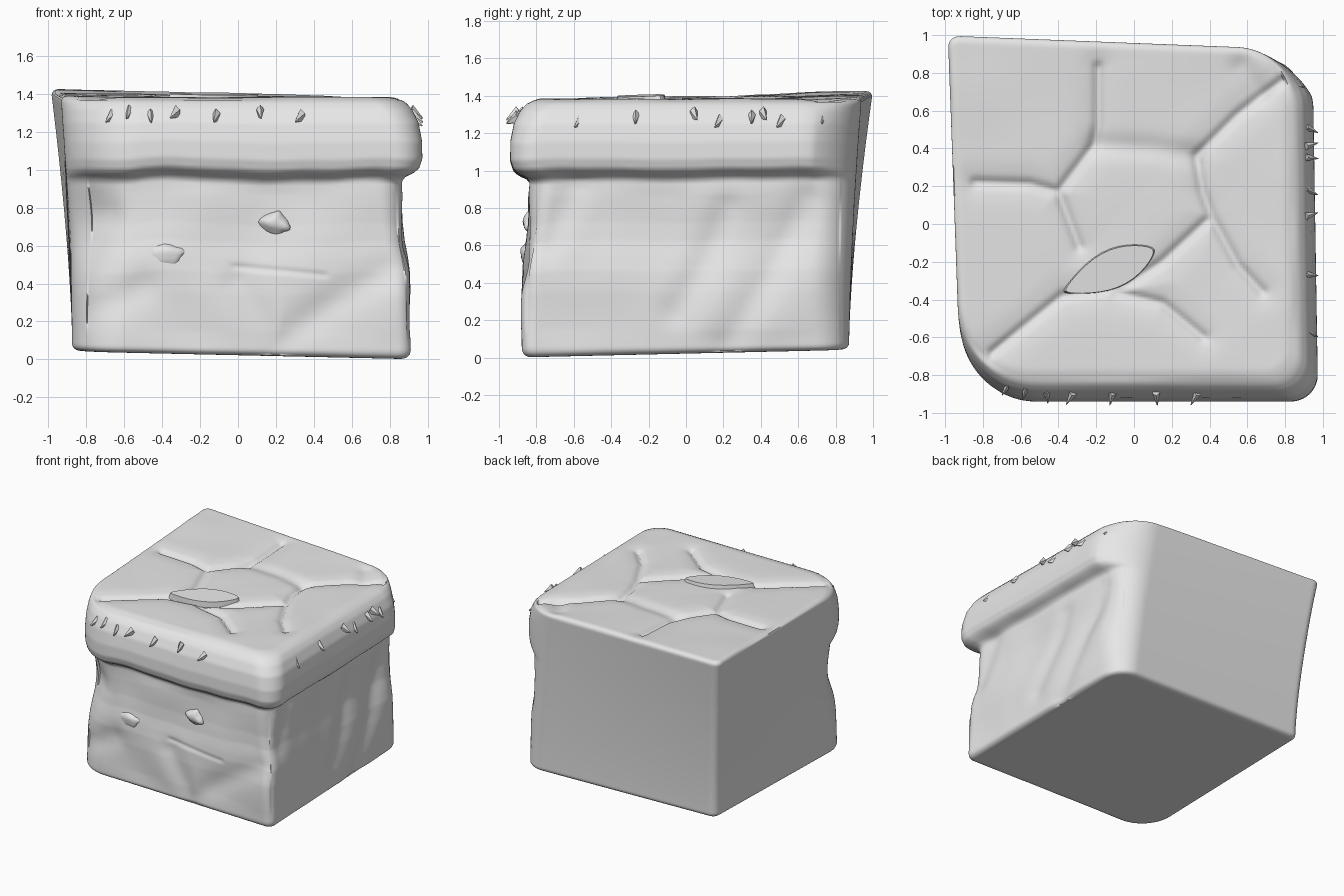
import bpy, bmesh, math
from mathutils import Vector, Matrix, noise

cube = bpy.data.objects.get("Cube")
if cube:
    bpy.data.objects.remove(cube, do_unlink=True)

stone = bpy.data.materials.new("pale_grey_stone")
stone.use_nodes = True
GREY = (0.8, 0.8, 0.8, 1)
stone.diffuse_color = GREY
stone.node_tree.nodes["Principled BSDF"].inputs["Base Color"].default_value = GREY


def finish(name, bm, angle):
    """Turn a bmesh into a shaded stone object."""
    mesh = bpy.data.meshes.new(name)
    bm.to_mesh(mesh)
    bm.free()
    mesh.materials.append(stone)
    obj = bpy.data.objects.new(name, mesh)
    bpy.context.collection.objects.link(obj)
    bpy.ops.object.select_all(action='DESELECT')
    obj.select_set(True)
    bpy.context.view_layer.objects.active = obj
    bpy.ops.object.shade_smooth_by_angle(angle=math.radians(angle))


def lerp(a, b, t):
    return a + (b - a) * t


# Outward offset of the front and +x walls by height: foot, neck, lip, rounded rim
PROFILE = [(0, 0), (.05, .008), (.35, .008), (.46, .002), (.54, -.01), (.62, -.025),
           (.72, -.033), (.94, -.035), (.965, -.018), (.985, .025), (1.01, .054), (1.06, .07),
           (1.15, .069), (1.25, .05), (1.32, .015), (1.36, -.022), (1.39, -.07)]


def wall_offset(z):
    for (z0, d0), (z1, d1) in zip(PROFILE, PROFILE[1:]):
        if z <= z1:
            return lerp(d0, d1, max(0, (z - z0) / (z1 - z0)))
    return PROFILE[-1][1]


def round_off(values, r):
    """Round the corner of a unit square, inside points included."""
    d = [max(0, (abs(v) - 1 + r) / r) for v in values]
    length = math.hypot(*d)
    if length == 0:
        return list(values)
    f = max(d) / length
    return [math.copysign(1 - r + k * f * r, v) if k > 0 else v for v, k in zip(values, d)]


def line_distance(u, v, path):
    best = 9
    for (x0, y0), (x1, y1) in zip(path, path[1:]):
        dx, dy = x1 - x0, y1 - y0
        t = ((u - x0) * dx + (v - y0) * dy) / (dx * dx + dy * dy)
        t = min(1, max(0, t))
        best = min(best, math.hypot(u - x0 - t * dx, v - y0 - t * dy))
    return best


# Cracks between the slabs on top (x, y)
TOP_CRACKS = [
    [(-.19, .83), (-.19, .53), (-.21, .42), (-.4, .17), (-.29, -.12)],
    [(-.84, .22), (-.55, .21), (-.4, .17)],
    [(.33, .36), (.55, .58), (.8, .77)],
    [(.33, .36), (.36, .18), (.41, .04), (.15, -.2), (-.05, -.33), (-.38, -.38), (-.75, -.68)],
    [(.42, .02), (.55, -.22), (.68, -.36)],
    [(-.1, -.36), (.15, -.42), (.37, -.6)]]
TOP_DENTS = [[(-.2, .42), (.1, .4), (.33, .36)], [(.57, .83), (.66, .7)]]
# Creases on the front (x, z) and the +x side (y, z)
FRONT_DENTS = [[(.0, .4), (.2, .08)], [(.2, .08), (.5, .3), (.8, .47)],
               [(-.8, .25), (-.5, .38)], [(-.85, .78), (-.7, .77)]]
FRONT_SLIT = [[(-.02, .49), (.46, .445)]]
SIDE_DENTS = [[(.22, .8), (.1, .5), (-.05, .25)], [(.65, .85), (.45, .45), (.22, .08)],
              [(-.6, .9), (-.75, .6)]]


def cut(u, v, paths, depth, width):
    d = min(line_distance(u, v, p) for p in paths)
    return depth * math.exp(-(d / width) ** 2)


def corner_radius(a, b, h):
    """Upright corners are tighter at the foot and open out towards the lip."""
    if a < 0:
        return lerp(.3, .44, h) if b < 0 else .07
    return lerp(.07, .18, h) if b < 0 else lerp(.2, .36, h)


def block_point(co):
    a, b, c = co
    front, side, top = b < -.999, a > .999, c > .999
    # Soften the top and bottom edges, then the upright corners
    ring = max(abs(a), abs(b))
    if ring > 0:
        soft, c = round_off((ring, c), .05)
        a, b = a * soft / ring, b * soft / ring
    h = (c + 1) / 2
    a, b = round_off((a, b), corner_radius(a, b, h))
    floor = .02 * (2 - a + b)
    roof = 1.383 + .045 * max(0, (b - a) / 2)
    z = lerp(floor, roof, h)
    # The lip edge wavers along its length
    d = wall_offset(z + .1 * h * (1 - h) * noise.noise(Vector((a * 3, b * 3, .5))))
    # Flat flaring walls at the back and -x, profiled walls at the front and +x;
    # the +x profile dies out at the back corner
    flare = h ** 1.5
    x_min = -.875 - flare * (.08 + .035 * b)
    x_max = .905 + d * min(1, (1 - b) / .25) - .015 * (b + 1)
    y_min = -.87 - d
    y_max = .872 + flare * (.092 - .038 * a)
    x = lerp(x_min, x_max, (a + 1) / 2)
    y = lerp(y_min, y_max, (b + 1) / 2)
    p = Vector((x, y, z))
    # Hollow in the neck at the front corner on the -x side
    hollow = math.exp(-((p - Vector((-.8, -.76, .72))).length / .22) ** 2)
    p += Vector((.03, .04, 0)) * hollow
    rough = noise.noise(p * 2.4)
    if top:
        p.z -= cut(x, y, TOP_CRACKS, .022, .024) + cut(x, y, TOP_CRACKS, .014, .08)
        p.z -= cut(x, y, TOP_DENTS, .018, .06)
        p.z += .008 * rough
    elif (front or side) and z < .97:
        # Roughness fades in from the foot and out under the lip
        swell = .02 * rough * min(1, z / .15, (.97 - z) / .1)
        if front:
            p.y += swell + cut(x, z, FRONT_DENTS, .02, .09) + cut(x, z, FRONT_SLIT, .008, .014)
        else:
            p.x += swell - cut(y, z, SIDE_DENTS, .02, .09)
    return p


# Main stone block with an overhanging lip
bm = bmesh.new()
bmesh.ops.create_cube(bm, size=2)
bmesh.ops.subdivide_edges(bm, edges=bm.edges[:], cuts=110, use_grid_fill=True)
for v in bm.verts:
    v.co = block_point(v.co)
bmesh.ops.recalc_face_normals(bm, faces=bm.faces[:])
finish("stone_block", bm, 70)

# Leaf-shaped chip lying over the cracks
bm = bmesh.new()
bmesh.ops.create_cone(bm, cap_ends=True, segments=32, radius1=1, radius2=.94, depth=1)
for v in bm.verts:
    v.co.y *= (1 - .45 * v.co.x ** 2) * (1.1 + .2 * v.co.x)
bm.transform(Matrix.Translation((-.13, -.245, 1.376)) @ Matrix.Rotation(math.radians(25), 4, 'Z')
             @ Matrix.Rotation(math.radians(4), 4, 'X') @ Matrix.Diagonal((.27, .095, .05, 1)))
finish("top_chip", bm, 35)


def pebble(name, location, size, turn):
    """Angular lump standing out of the front wall."""
    bm = bmesh.new()
    bmesh.ops.create_icosphere(bm, subdivisions=3, radius=1)
    for v in bm.verts:
        v.co *= 1 + .3 * noise.noise(v.co * 1.3 + Vector(location) * 5)
        v.co.x *= 1 - .35 * v.co.z
    bm.transform(Matrix.Translation(location) @ Matrix.Rotation(turn, 4, 'Y')
                 @ Matrix.Diagonal((*size, 1)))
    finish(name, bm, 50)


pebble("front_pebble_low", (-.37, -.84, .55), (.09, .045, .065), math.pi)
pebble("front_pebble_high", (.2, -.825, .72), (.08, .045, .06), .25)


def thorn(name, base, outward, size, lean):
    """Small flake on the lip."""
    bm = bmesh.new()
    bmesh.ops.create_cone(bm, cap_ends=True, segments=5, radius1=.03, radius2=.003, depth=size)
    along = Vector(outward) + Vector((-outward[1] * lean, outward[0] * lean, -.55))
    rotation = along.to_track_quat('Z', 'Y').to_matrix().to_4x4()
    bm.transform(Matrix.Translation(base) @ rotation @ Matrix.Diagonal((.7, 1.3, 1, 1)))
    finish(name, bm, 20)


for i, x in enumerate((-.68, -.58, -.46, -.34, -.12, .12, .32)):
    thorn(f"front_thorn_{i + 1}", (x, -.925 + max(0, -.4 - x) * .18, 1.27 + .02 * (i % 2)),
          (0, -1, 0), .08, -.6 + .35 * (i % 3))
for i, y in enumerate((-.58, -.27, .05, .17, .35, .42, .5, .73)):
    thorn(f"side_thorn_{i + 1}", (.94 - max(0, y - .5) * .3, y, 1.25 + .02 * (i % 3)),
          (1, 0, 0), .08, -.5 + .4 * (i % 3))
